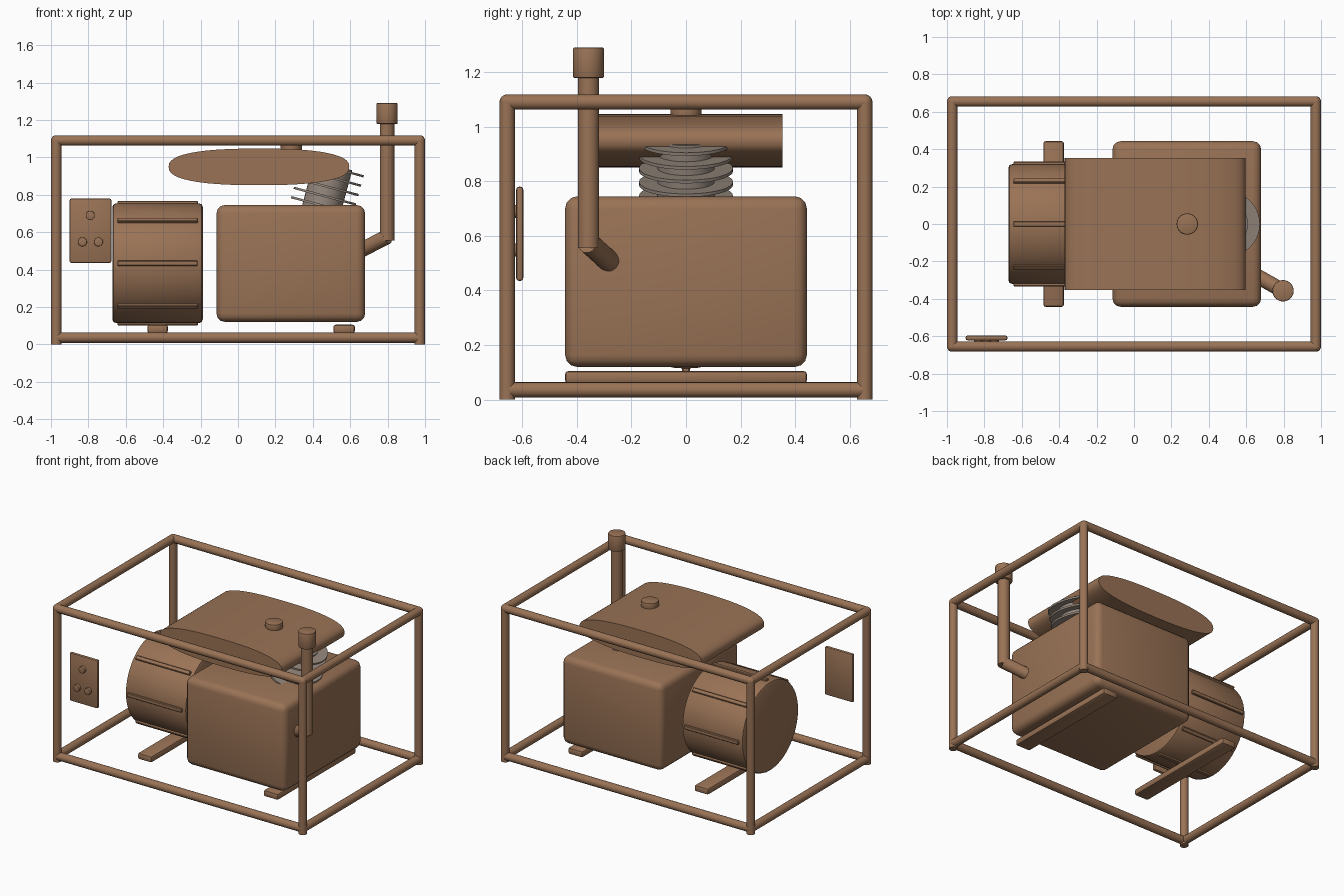
import bpy, bmesh, math
from mathutils import Vector

if "Cube" in bpy.data.objects:
    bpy.data.objects.remove(bpy.data.objects["Cube"])


def material(name, rgb):
    m = bpy.data.materials.new(name)
    m.diffuse_color = (*rgb, 1)
    m.use_nodes = True
    m.node_tree.nodes["Principled BSDF"].inputs["Base Color"].default_value = m.diffuse_color
    return m


BROWN = material("brown", (0.32, 0.17, 0.092))
GREY = material("warm grey", (0.30, 0.245, 0.205))


def finish(obj, name, mat=BROWN, bevel=0, segments=3):
    obj.name = name
    obj.data.materials.append(mat)
    bpy.context.view_layer.objects.active = obj
    obj.select_set(True)
    if bevel:
        b = obj.modifiers.new("Bevel", 'BEVEL')
        b.width, b.segments = bevel, segments
        b.limit_method, b.angle_limit = 'ANGLE', math.radians(40)
        bpy.ops.object.modifier_apply(modifier=b.name)
    bpy.ops.object.shade_smooth_by_angle(angle=math.radians(35))
    obj.select_set(False)
    return obj


def box(name, lo, hi, bevel=0, segments=3):
    lo, hi = Vector(lo), Vector(hi)
    bpy.ops.mesh.primitive_cube_add(size=1, location=(lo + hi) / 2)
    o = bpy.context.object
    o.scale = hi - lo
    bpy.ops.object.transform_apply(location=False, rotation=False, scale=True)
    return finish(o, name, bevel=bevel, segments=segments)


def rod(name, a, b, r, mat=BROWN, bevel=0, sides=32):
    a, b = Vector(a), Vector(b)
    bpy.ops.mesh.primitive_cylinder_add(vertices=sides, radius=r,
                                        depth=(b - a).length, location=(a + b) / 2)
    o = bpy.context.object
    o.rotation_euler = (b - a).to_track_quat('Z', 'Y').to_euler()
    return finish(o, name, mat, bevel, 2)


def ball(name, p, r):
    bpy.ops.mesh.primitive_uv_sphere_add(segments=16, ring_count=8, radius=r, location=p)
    return finish(bpy.context.object, name)


# Tubular frame
X, Y, LOW, TOP, R = 0.972, 0.655, 0.036, 1.09, 0.028
for z in (LOW, TOP):
    for s in (-1, 1):
        rod("frame_long_rail", (-X, s * Y, z), (X, s * Y, z), R, sides=20)
        rod("frame_cross_rail", (s * X, -Y, z), (s * X, Y, z), R, sides=20)
for sx in (-1, 1):
    for sy in (-1, 1):
        rod("frame_post", (sx * X, sy * Y, 0), (sx * X, sy * Y, TOP), R, sides=20)
        ball("frame_corner", (sx * X, sy * Y, TOP), R)

# Mounting bars under engine and alternator
for x0, x1 in ((-0.485, -0.375), (0.51, 0.625)):
    box("mounting_bar", (x0, -0.443, 0.06), (x1, 0.443, 0.105), 0.012, 2)

# Engine block
box("engine_block", (-0.115, -0.443, 0.12), (0.68, 0.443, 0.745), 0.045, 3)

# Alternator drum with lengthwise ribs
ZC = 0.434
drum = rod("alternator_drum", (-0.672, 0, ZC), (-0.188, 0, ZC), 0.32, bevel=0.02, sides=48)
for i in range(8):
    a = i * math.pi / 4
    rib = box("alternator_rib", (-0.215, -0.014, -0.02), (0.215, 0.014, 0.02), 0.004, 1)
    rib.rotation_euler = (a, 0, 0)
    rib.location = (-0.43, -math.sin(a) * 0.313, ZC + math.cos(a) * 0.313)

# Fuel tank: flattened oval profile extruded front to back
bm = bmesh.new()
ring = []
for i in range(48):
    t = i * math.tau / 48
    c, s = math.cos(t), math.sin(t)
    ring.append(bm.verts.new((0.112 + 0.483 * math.copysign(abs(c) ** 0.8, c), -0.354,
                              0.949 + 0.098 * math.copysign(abs(s) ** 0.8, s))))
face = bm.faces.new(ring)
ext = bmesh.ops.extrude_face_region(bm, geom=[face])
bmesh.ops.translate(bm, vec=(0, 0.708, 0),
                    verts=[v for v in ext["geom"] if isinstance(v, bmesh.types.BMVert)])
bmesh.ops.recalc_face_normals(bm, faces=bm.faces)
mesh = bpy.data.meshes.new("fuel_tank")
bm.to_mesh(mesh)
bm.free()
tank = bpy.data.objects.new("fuel_tank", mesh)
bpy.context.collection.objects.link(tank)
finish(tank, "fuel_tank")
rod("fuel_cap", (0.285, 0, 1.03), (0.285, 0, 1.083), 0.057, bevel=0.006)

# Tilted cylinder with cooling fins
base = Vector((0.452, 0, 0.745))
axis = Vector((math.sin(math.radians(15)), 0, math.cos(math.radians(15))))
rod("engine_cylinder", base - axis * 0.1, base + axis * 0.22, 0.105, GREY)
for i in range(5):
    p = base + axis * (0.205 - 0.052 * i)
    rod("cooling_fin", p - axis * 0.006, p + axis * 0.006, 0.172, GREY, sides=40)

# Exhaust pipe with elbow and end cap
elbow = Vector((0.797, -0.357, 0.575))
rod("exhaust_inlet", (0.66, -0.28, 0.505), elbow, 0.04, sides=24)
rod("exhaust_stack", elbow - Vector((0, 0, 0.02)), (0.797, -0.357, 1.2), 0.039, sides=24)
rod("exhaust_cap", (0.797, -0.357, 1.178), (0.797, -0.357, 1.29), 0.057, bevel=0.006)

# Control panel with outlets
box("control_panel", (-0.90, -0.622, 0.435), (-0.677, -0.596, 0.78), 0.01, 2)
for x, z in ((-0.79, 0.69), (-0.832, 0.548), (-0.746, 0.548)):
    rod("panel_outlet", (x, -0.61, z), (x, -0.642, z), 0.024, bevel=0.003, sides=24)
